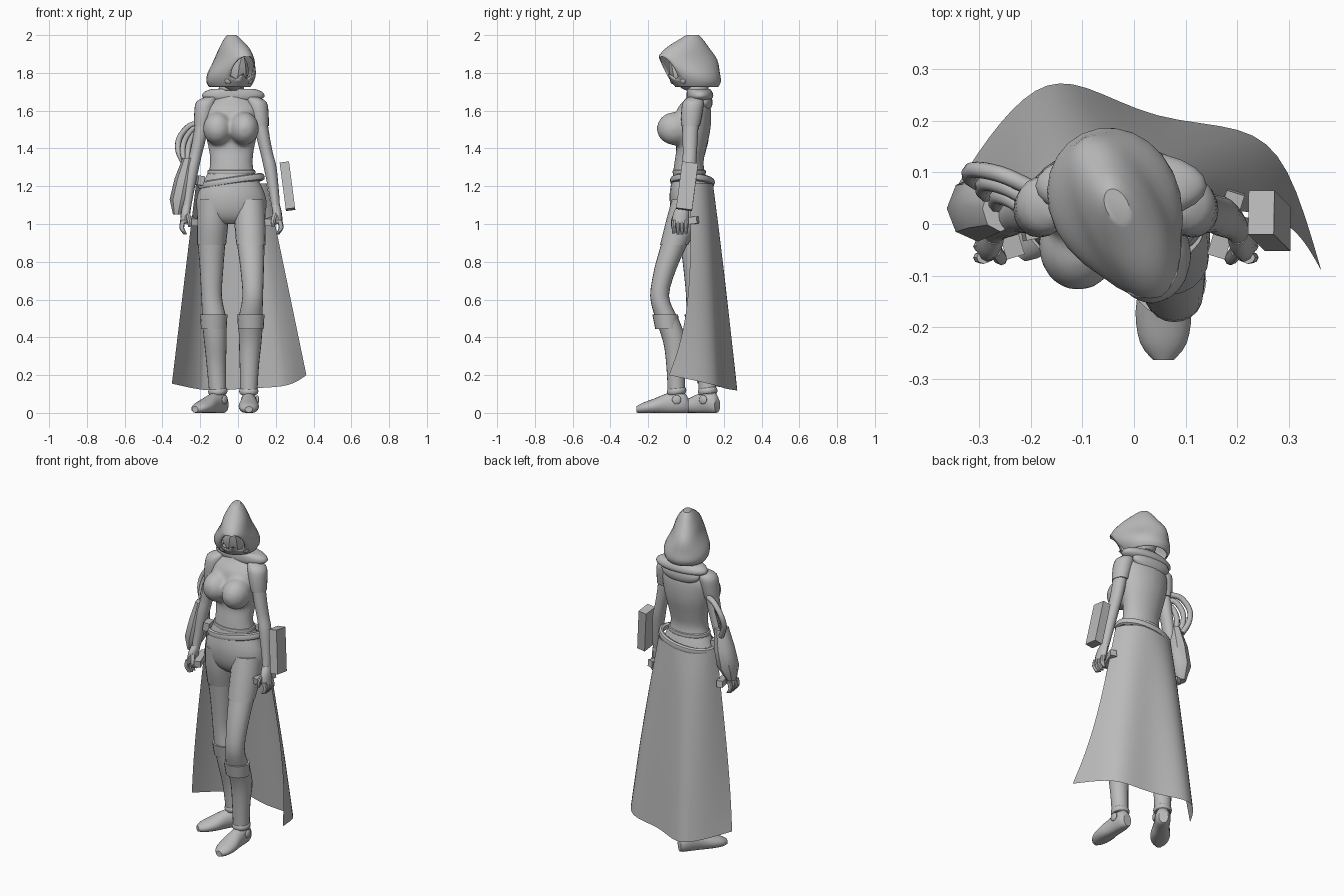
import bpy, bmesh
from math import sin, cos, pi
from mathutils import Vector, Matrix, Euler

cube = bpy.data.objects.get("Cube")
if cube:
    bpy.data.objects.remove(cube, do_unlink=True)

grey = bpy.data.materials.new("plain grey")
grey.use_nodes = True
tone = (0.5, 0.5, 0.5, 1)
grey.diffuse_color = tone
grey.node_tree.nodes["Principled BSDF"].inputs["Base Color"].default_value = tone

MID = -0.035  # x of the body's centre line
made = []


def finish(name, bm, matrix=None):
    bmesh.ops.recalc_face_normals(bm, faces=bm.faces[:])
    mesh = bpy.data.meshes.new(name)
    bm.to_mesh(mesh)
    bm.free()
    mesh.materials.append(grey)
    obj = bpy.data.objects.new(name, mesh)
    bpy.context.collection.objects.link(obj)
    if matrix:
        obj.matrix_world = matrix
    made.append(obj)
    return obj


def place(loc, rot=(0, 0, 0), scale=(1, 1, 1)):
    return Matrix.LocRotScale(Vector(loc), Euler(rot), Vector(scale))


def smooth_rows(rows, steps):
    """Catmull-Rom interpolation of equal-length tuples."""
    out = []
    for i in range(len(rows) - 1):
        a, b = rows[max(i - 1, 0)], rows[i]
        c, d = rows[i + 1], rows[min(i + 2, len(rows) - 1)]
        for k in range(steps):
            t = k / steps
            out.append([q + t * (r - p) / 2 + t * t * (2 * p - 5 * q + 4 * r - s) / 2
                        + t ** 3 * (3 * (q - r) + s - p) / 2
                        for p, q, r, s in zip(a, b, c, d)])
    return out + [list(rows[-1])]


def loft_mesh(rings, sides=20, steps=3, along="z", caps=True):
    """Skin elliptical rings given as x, y, z, radius, radius."""
    bm = bmesh.new()
    loops = []
    for x, y, z, ra, rb in smooth_rows(rings, steps):
        loop = []
        for k in range(sides):
            u, v = ra * cos(2 * pi * k / sides), rb * sin(2 * pi * k / sides)
            co = (x + u, y + v, z) if along == "z" else (x + u, y, max(z + v, 0))
            loop.append(bm.verts.new(co))
        loops.append(loop)
    for lo, hi in zip(loops, loops[1:]):
        for k in range(sides):
            n = (k + 1) % sides
            bm.faces.new((lo[k], lo[n], hi[n], hi[k]))
    if caps:
        bm.faces.new(loops[0])
        bm.faces.new(loops[-1])
    return bm


def loft(name, rings, matrix=None, **kw):
    return finish(name, loft_mesh(rings, **kw), matrix)


def ball(name, loc, size, rot=(0, 0, 0)):
    bm = bmesh.new()
    bmesh.ops.create_uvsphere(bm, u_segments=20, v_segments=14, radius=1)
    return finish(name, bm, place(loc, rot, size))


def block(name, loc, size, rot=(0, 0, 0)):
    bm = bmesh.new()
    bmesh.ops.create_cube(bm, size=1)
    return finish(name, bm, place(loc, rot, size))


def band(name, loc, rx, ry, thick, tall, rot=(0, 0, 0)):
    """Closed belt or collar with a rounded section."""
    bm = bmesh.new()
    rows = []
    for i in range(28):
        a = 2 * pi * i / 28
        rows.append([bm.verts.new(((rx + thick * cos(b)) * cos(a), (ry + thick * cos(b)) * sin(a),
                                   tall * sin(b))) for b in (k * pi / 4 for k in range(8))])
    for i in range(28):
        p, q = rows[i], rows[(i + 1) % 28]
        for k in range(8):
            n = (k + 1) % 8
            bm.faces.new((p[k], q[k], q[n], p[n]))
    return finish(name, bm, place(loc, rot))


def sided(rings, s):
    return [(MID + s * (r[0] - MID), *r[1:]) for r in rings]


# Torso with the bust blended in, and hips
bm = loft_mesh([(MID, y, z, rx, ry) for z, y, rx, ry in (
    (1.76, .05, .045, .045), (1.69, .06, .052, .05), (1.655, .055, .11, .065), (1.61, .042, .15, .09),
    (1.55, .038, .15, .096), (1.48, .033, .14, .094), (1.40, .028, .122, .08),
    (1.32, .015, .114, .078), (1.25, .018, .128, .09))])
for loc, size in (((-.108, -.04, 1.505), (.078, .09, .088)), ((.034, -.06, 1.505), (.078, .096, .088))):
    bmesh.ops.create_uvsphere(bm, u_segments=20, v_segments=14, radius=1, matrix=place(loc, scale=size))
torso = finish("torso", bm)
blend = torso.modifiers.new("Blend", "REMESH")
blend.mode = "VOXEL"
blend.voxel_size = .011
blend.use_smooth_shade = True
soften = torso.modifiers.new("Soften", "SMOOTH")
soften.factor = .5
soften.iterations = 12
loft("shorts_hips", [(MID, y, z, rx, ry) for z, y, rx, ry in (
    (1.28, .016, .12, .08), (1.22, .02, .15, .098), (1.15, .025, .18, .112),
    (1.08, .03, .184, .11), (1.03, .03, .15, .09), (1.0, .03, .08, .06))])

# Legs, boots and feet
for side, xs, ys, toe in (
        ("left", (.058, .064, .068, .075, .078, .068, .065, .06, .057),
         (.02, -.02, -.063, -.11, -.14, -.11, -.06, -.055, -.05), 0),
        ("right", (-.13, -.135, -.14, -.14, -.14, -.128, -.12, -.115, -.107),
         (.025, .03, .04, .045, .05, .06, .085, .105, .115), -.6)):
    zs = (1.13, 1.0, .89, .76, .62, .52, .38, .25, .1)
    ra = (.085, .083, .077, .066, .058, .066, .06, .051, .045)
    rb = (.095, .09, .074, .062, .053, .062, .062, .049, .046)
    rings = list(zip(xs, ys, zs, ra, rb))
    loft(side + "_short_leg", rings[:3])
    loft(side + "_leg", [(x, y, z, a * .94, b * .94) for x, y, z, a, b in rings[2:6]])
    loft(side + "_boot", rings[5:])
    x, y, z, a, b = rings[5]
    loft(side + "_boot_cuff", [(x, y, z, a + .006, b + .006),
                               (x, y + .012, z - .075, a + .002, b + .003)], steps=1)
    foot = place((xs[-1], ys[-1], 0), (0, 0, toe))
    loft(side + "_shoe", [(0, .062, .04, .026, .038), (0, .03, .055, .042, .06), (0, -.05, .048, .044, .055),
                          (0, -.12, .035, .054, .04), (0, -.18, .025, .045, .028),
                          (0, -.213, .018, .02, .016)], foot, along="y")
    band(side + "_ankle_strap", (xs[-1], ys[-1], .115), .044, .045, .007, .016, (.15, 0, toe))
    ball(side + "_buckle", foot @ Vector((.045, 0, .07)), (.01, .024, .024), (0, 0, toe))

# Arms and hands
for side, s in (("left", 1), ("right", -1)):
    loft(side + "_sleeve", sided([(.075, .045, 1.672, .03, .03), (.1, .038, 1.645, .052, .055),
                                  (.112, .03, 1.58, .05, .056), (.12, .025, 1.52, .043, .048)], s))
    loft(side + "_arm", sided([(.12, .025, 1.54, .036, .042), (.135, .022, 1.45, .035, .04),
                               (.153, .02, 1.37, .033, .037), (.17, .014, 1.3, .034, .038),
                               (.19, 0, 1.17, .027, .03), (.2, -.012, 1.09, .022, .027)], s))
    loft(side + "_palm", sided([(.2, -.012, 1.1, .022, .028), (.207, -.025, 1.06, .025, .042),
                                (.215, -.032, 1.005, .022, .042)], s), sides=12)
    for i in range(4):
        fy = -.065 + i * .022
        loft(f"{side}_finger_{i + 1}", sided([(.22, fy, 1.02, .014, .012), (.228, fy, .98, .013, .011),
                                              (.21, fy, .942 + .006 * abs(i - 1.5), .009, .008)], s), sides=8)
    loft(side + "_thumb", sided([(.2, -.05, 1.06, .014, .014), (.188, -.066, 1.02, .013, .013),
                                 (.186, -.07, .985, .008, .008)], s), sides=8)
    block(side + "_grip", (MID + s * (.178 - MID), 0, 1.015), (.036, .13, .038), (0.1, 0, -.3 * s))

# Forearm box on the left, faceted guard and tubes on the right
block("left_forearm_box", (.262, .006, 1.2), (.05, .085, .25), (-.13, -.13, 0))
loft("right_forearm_guard", [(-.258, .03, 1.35, .035, .045), (-.28, .035, 1.24, .056, .06),
                             (-.302, .03, 1.13, .06, .064), (-.318, .02, 1.05, .026, .032)],
     sides=8, steps=1)
for i in range(3):
    curve = bpy.data.curves.new("tube", "CURVE")
    curve.dimensions = "3D"
    curve.bevel_depth = .016
    curve.bevel_resolution = 2
    curve.use_fill_caps = True
    path = [(-.2, .05, 1.53), (-.255, .075, 1.52), (-.308, .085, 1.46), (-.316, .07, 1.39), (-.285, .05, 1.32)]
    spline = curve.splines.new("POLY")
    pts = smooth_rows(path, 5)
    spline.points.add(len(pts) - 1)
    for p, (x, y, z) in zip(spline.points, pts):
        p.co = (x + i * .022 * (-.2 - x) * 10, y - i * .026 + .02, z - i * .022, 1)
    spline.use_smooth = True
    curve.materials.append(grey)
    bpy.context.collection.objects.link(bpy.data.objects.new(f"arm_tube_{i + 1}", curve))

# Belts
band("upper_belt", (MID, .017, 1.275), .118, .079, .01, .013)
band("lower_belt", (MID, .034, 1.225), .163, .104, .016, .02, (-.05, -.15, 0))
block("belt_pouch", (-.2, 0, 1.23), (.035, .06, .05), (0, .15, .2))

# Long half skirt open at the front
hem = [(-.35, .06, .155), (-.285, .167, .14), (-.19, .275, .12), (-.1, .276, .117),
       (.04, .198, .13), (.215, .192, .135), (.3, .125, .155), (.362, -.09, .2)]
bm = bmesh.new()
rows = []
for r in range(9):
    f = r / 8
    row = []
    for k, (hx, hy, hz) in enumerate(hem):
        a = pi * (1 - k / 7)
        tx, ty, tz = MID + .187 * cos(a), .025 + .122 * sin(a), 1.215
        g = f ** 4 if k in (0, 7) else f ** .85
        row.append(bm.verts.new((tx + (hx - tx) * f, ty + (hy - ty) * g, tz + (hz - tz) * f)))
    rows.append(row)
for p, q in zip(rows, rows[1:]):
    for k in range(7):
        bm.faces.new((p[k], p[k + 1], q[k + 1], q[k]))
skirt = finish("half_skirt", bm)
drape = skirt.modifiers.new("Smooth", "SUBSURF")
drape.levels = drape.render_levels = 2
drape.boundary_smooth = "PRESERVE_CORNERS"

# Neck collar and draped cowl
band("neck_collar", (MID, .058, 1.718), .056, .05, .012, .014)
loft("cowl", [(-.025, y, z, rx, ry) for z, y, rx, ry in (
    (1.712, .06, .06, .052), (1.715, .066, .11, .06), (1.698, .072, .155, .068),
    (1.675, .074, .165, .07), (1.658, .07, .14, .06), (1.65, .065, .09, .04))], sides=24)
ball("cowl_drape", (MID, .1, 1.65), (.125, .04, .055), (.15, 0, 0))

# Hood with a pointed brim, cut by two slanted planes
turn = .45
head = place((-.033, .035, 0), (0, 0, turn))
bm = loft_mesh([(0, y, z, rx, ry) for z, y, rx, ry in (
    (1.725, .025, .108, .115), (1.755, .02, .124, .135), (1.80, .0, .122, .15), (1.87, -.03, .086, .17),
    (1.93, -.03, .066, .125), (1.975, -.01, .042, .07), (2.0, 0, .022, .035))], sides=24, caps=False)
bmesh.ops.holes_fill(bm, edges=[e for e in bm.edges if e.is_boundary and e.verts[0].co.z > 1.99])
for s in (1, -1):
    bmesh.ops.bisect_plane(bm, geom=bm.verts[:] + bm.edges[:] + bm.faces[:], plane_co=(0, -.195, 1.885),
                           plane_no=Vector((.3 * s, -.86, -.47)), clear_outer=True)
hood = finish("hood", bm, head)
shell = hood.modifiers.new("Thickness", "SOLIDIFY")
shell.thickness = .008

# Masked face inside the hood
ball("face", head @ Vector((0, -.015, 1.81)), (.08, .095, .105), (0, 0, turn))
loft("mask", [(0, -.07, 1.735, .032, .03), (0, -.09, 1.78, .05, .038), (0, -.1, 1.84, .036, .036),
              (0, -.11, 1.885, .014, .03)], head, sides=6, steps=1)
for side, s in (("left", 1), ("right", -1)):
    ball(side + "_mask_filter", head @ Vector((.06 * s, -.085, 1.762)), (.022, .016, .022), (0, 0, turn))

# Smooth shading with sharp edges kept
bpy.ops.object.select_all(action="DESELECT")
for obj in made:
    obj.select_set(True)
bpy.context.view_layer.objects.active = made[0]
bpy.ops.object.shade_smooth_by_angle(angle=.75)
